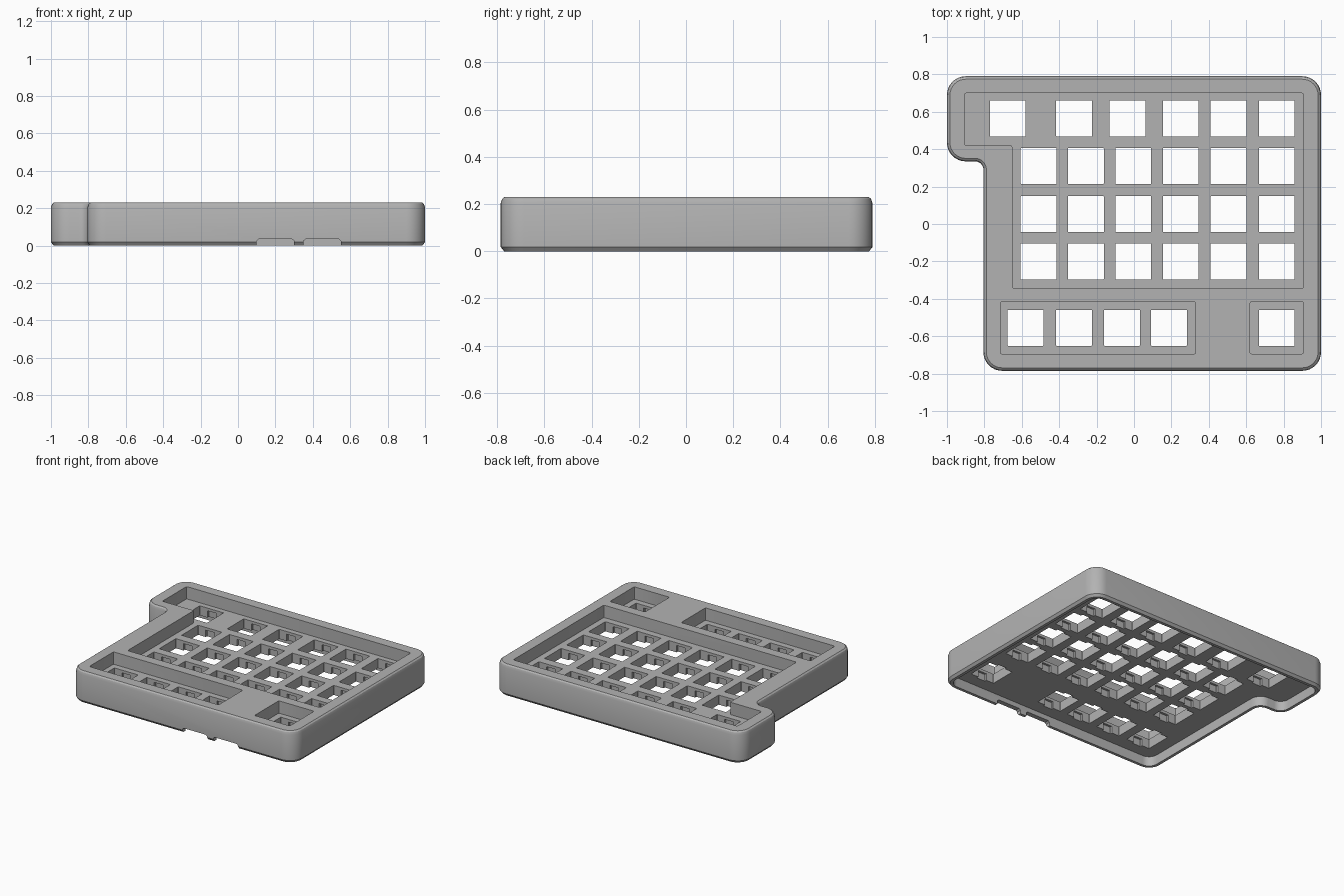
import bpy, bmesh, math
from mathutils import Vector

default = bpy.data.objects.get("Cube")
if default:
    bpy.data.objects.remove(default, do_unlink=True)

grey = bpy.data.materials.new("mid grey plastic")
grey.use_nodes = True
grey.diffuse_color = (0.45, 0.45, 0.45, 1)
grey.node_tree.nodes["Principled BSDF"].inputs["Base Color"].default_value = (0.45, 0.45, 0.45, 1)


def rounded_loop(points, radii, inset, steps=8):
    """Counter-clockwise right-angled outline, inset and with rounded corners."""
    loop, n = [], len(points)
    for i in range(n):
        p = Vector(points[i])
        a = (p - Vector(points[i - 1])).normalized()
        b = (Vector(points[(i + 1) % n]) - p).normalized()
        turn = a.x * b.y - a.y * b.x
        corner = p + (b - a) * inset * turn
        r = max(radii[i] - inset * turn, 0.002)
        centre = corner + (b - a) * r
        for s in range(steps + 1):
            t = s / steps * math.pi / 2
            loop.append(centre - b * r * math.cos(t) + a * r * math.sin(t))
    return loop


def loft(name, points, radii, levels, steps=8):
    """Stack inset copies of an outline; levels are (height, inset)."""
    bm = bmesh.new()
    rings = [[bm.verts.new((v.x, v.y, z)) for v in rounded_loop(points, radii, inset, steps)]
             for z, inset in levels]
    for low, high in zip(rings, rings[1:]):
        for i in range(len(low)):
            j = (i + 1) % len(low)
            bm.faces.new((low[i], low[j], high[j], high[i]))
    bm.faces.new(rings[0][::-1])
    bm.faces.new(rings[-1])
    mesh = bpy.data.meshes.new(name)
    bm.to_mesh(mesh)
    bm.free()
    mesh.materials.append(grey)
    obj = bpy.data.objects.new(name, mesh)
    bpy.context.collection.objects.link(obj)
    return obj


def rectangle(x0, x1, y0, y1):
    return [(x0, y0), (x1, y0), (x1, y1), (x0, y1)]


def cut(target, cutters):
    """Subtract non-overlapping cutters, joined into one helper."""
    bpy.ops.object.select_all(action="DESELECT")
    for c in cutters:
        c.select_set(True)
    bpy.context.view_layer.objects.active = cutters[0]
    if len(cutters) > 1:
        bpy.ops.object.join()
    cutter = cutters[0]
    cutter.hide_render = True
    mod = target.modifiers.new("cut", "BOOLEAN")
    mod.operation, mod.solver, mod.object = "DIFFERENCE", "EXACT", cutter
    bpy.context.view_layer.objects.active = target
    bpy.ops.object.modifier_apply(modifier=mod.name)
    bpy.data.objects.remove(cutter, do_unlink=True)


HEIGHT, PLATE_TOP, PLATE_BOTTOM = 0.23, 0.14, 0.07

# Outer shell with chamfered rims
outline = [(-0.805, -0.785), (1, -0.785), (1, 0.79), (-1, 0.79), (-1, 0.335), (-0.805, 0.335)]
corner_radii = [0.1, 0.1, 0.1, 0.1, 0.1, 0.045]
case = loft("keyboard_case", outline, corner_radii,
            [(0, 0.014), (0.018, 0), (0.205, 0), (0.222, 0.006), (HEIGHT, 0.016)])

# Hollow underside
cut(case, [loft("underside_cutter", outline, corner_radii, [(-0.1, 0.035), (PLATE_BOTTOM, 0.035)])])

# Recessed key areas on top
key_area = [(-0.65, -0.345), (0.905, -0.345), (0.905, 0.7), (-0.905, 0.7), (-0.905, 0.42), (-0.65, 0.42)]
recesses = [key_area, rectangle(-0.715, 0.33, -0.695, -0.415), rectangle(0.62, 0.905, -0.695, -0.415)]
cut(case, [loft("recess_cutter", r, [0.01] * len(r), [(PLATE_TOP, 0), (0.3, 0)], 2) for r in recesses])

# Switch openings, with a wider clip slot below each
main_columns = [-0.51, -0.257, -0.004, 0.25, 0.505, 0.763]
rows = {0.565: [-0.675, -0.32, -0.035, 0.25, 0.505, 0.763],
        -0.555: [-0.58, -0.32, -0.065, 0.187, 0.763]}
for y in (0.31, 0.053, -0.2):
    rows[y] = main_columns
centres = [(x, y) for y, xs in rows.items() for x in xs]


def openings(half_x, half_y, top):
    return [loft("switch_cutter", rectangle(x - half_x, x + half_x, y - half_y, y + half_y),
                 [0.002] * 4, [(0.02, 0), (top, 0)], 1) for x, y in centres]


cut(case, openings(0.096, 0.096, 0.2))
cut(case, openings(0.035, 0.112, PLATE_TOP - 0.02))

# Cable openings along the bottom of the front wall
slots = []
for x in (0.2, 0.45):
    slots.append(loft("cable_cutter", rectangle(x - 0.1, x + 0.1, -0.9, -0.73),
                      [0.002] * 4, [(-0.1, 0), (0.025, 0), (0.035, 0.012)], 1))
cut(case, slots)

bpy.ops.object.select_all(action="DESELECT")
case.select_set(True)
bpy.context.view_layer.objects.active = case
bpy.ops.object.shade_smooth_by_angle(angle=math.radians(25))
